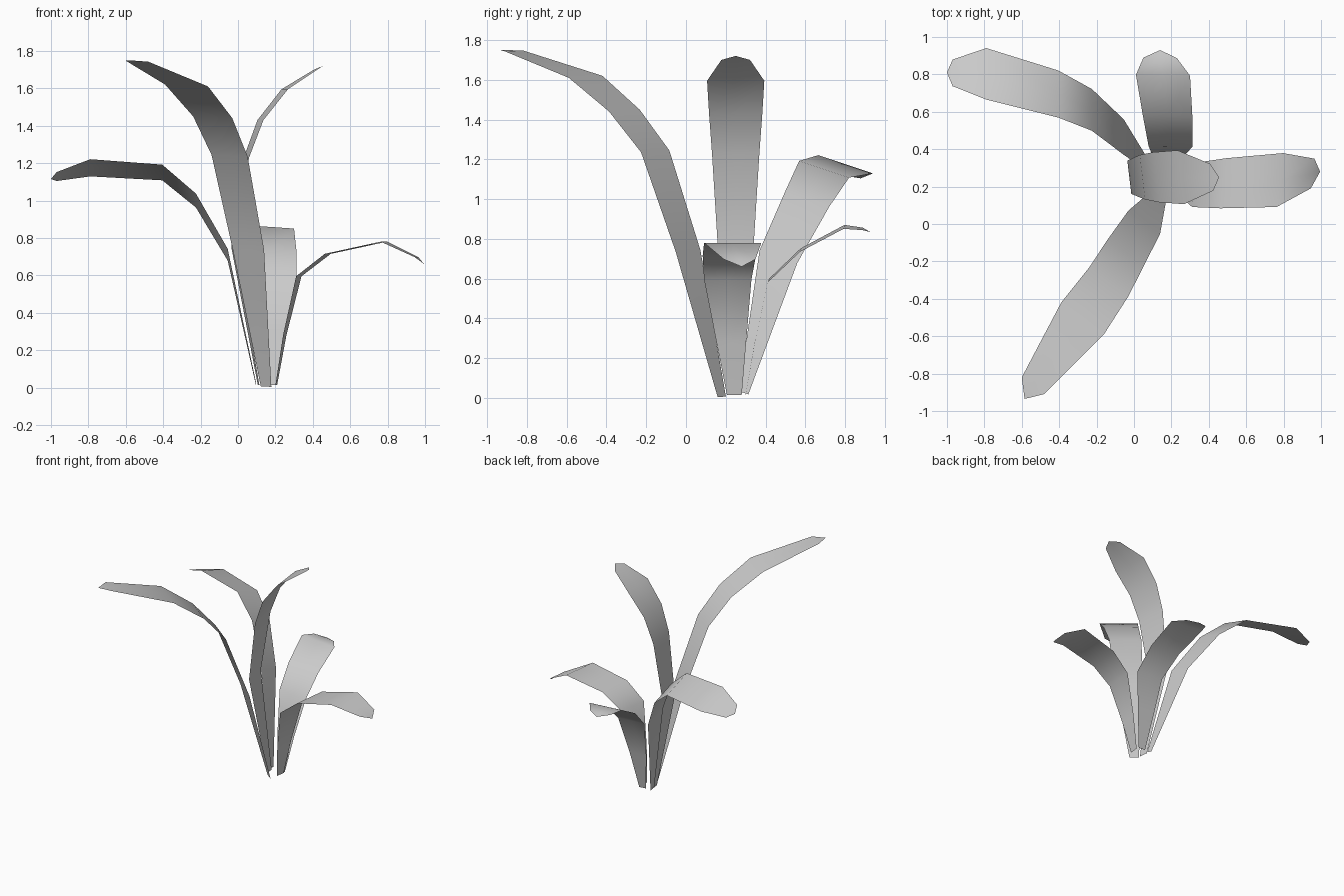
import bpy
import bmesh
from mathutils import Vector


def leaf(name, side, spine, tip):
    """Thin leaf blade: spine rows are (x, y, z, width), closed by a pointed tip."""
    side = Vector(side).normalized()
    bm = bmesh.new()
    rows = []
    for x, y, z, w in spine:
        c = Vector((x, y, z))
        rows.append([bm.verts.new(c + side * w * k) for k in (-0.5, 0, 0.5)])
    for a, b in zip(rows, rows[1:]):
        for i in range(2):
            bm.faces.new((a[i], a[i + 1], b[i + 1], b[i]))
    # rounded end
    end = bm.verts.new(tip)
    last = rows[-1]
    bm.faces.new((last[0], last[1], end))
    bm.faces.new((last[1], last[2], end))
    bmesh.ops.recalc_face_normals(bm, faces=bm.faces)
    for f in bm.faces:
        f.smooth = True
    mesh = bpy.data.meshes.new(name)
    bm.to_mesh(mesh)
    bm.free()
    obj = bpy.data.objects.new(name, mesh)
    bpy.context.collection.objects.link(obj)
    return obj


# tall leaf reaching to the front left
leaf("front_left_leaf", (0.23, -0.17, -0.01),
     [(0.15, 0.18, 0.005, 0.07), (0.055, 0.01, 0.74, 0.21),
      (-0.045, -0.155, 1.24, 0.24), (-0.135, -0.31, 1.445, 0.26),
      (-0.275, -0.505, 1.615, 0.285), (-0.54, -0.865, 1.745, 0.15)],
     (-0.585, -0.935, 1.75))

# leaf reaching to the back left
leaf("back_left_leaf", (0, 0.27, -0.09),
     [(0.095, 0.29, 0.025, 0.05), (-0.055, 0.465, 0.71, 0.2),
      (-0.225, 0.61, 1.0, 0.235), (-0.405, 0.695, 1.15, 0.265),
      (-0.79, 0.803, 1.175, 0.29), (-0.97, 0.808, 1.128, 0.15)],
     (-1.0, 0.81, 1.115))

# tall upright leaf curling to the right
leaf("upright_leaf", (-0.12, 1, 0),
     [(0.11, 0.24, 0.015, 0.07), (-0.025, 0.25, 0.75, 0.18),
      (0.045, 0.25, 1.23, 0.24), (0.12, 0.25, 1.43, 0.27),
      (0.25, 0.25, 1.595, 0.29), (0.415, 0.25, 1.7, 0.145)],
     (0.455, 0.25, 1.72))

# low leaf arching to the right
leaf("right_leaf", (0.12, 1, 0),
     [(0.205, 0.243, 0.015, 0.075), (0.25, 0.228, 0.28, 0.15),
      (0.325, 0.21, 0.595, 0.24), (0.48, 0.218, 0.715, 0.27),
      (0.78, 0.235, 0.78, 0.29), (0.955, 0.27, 0.697, 0.16)],
     (0.995, 0.28, 0.66))

# low leaf arching to the back
leaf("back_leaf", (0.29, -0.005, -0.02),
     [(0.175, 0.3, 0.015, 0.06), (0.18, 0.35, 0.3, 0.15),
      (0.195, 0.415, 0.59, 0.235), (0.18, 0.575, 0.743, 0.265),
      (0.155, 0.795, 0.86, 0.29), (0.14, 0.888, 0.85, 0.18)],
     (0.14, 0.93, 0.833))
